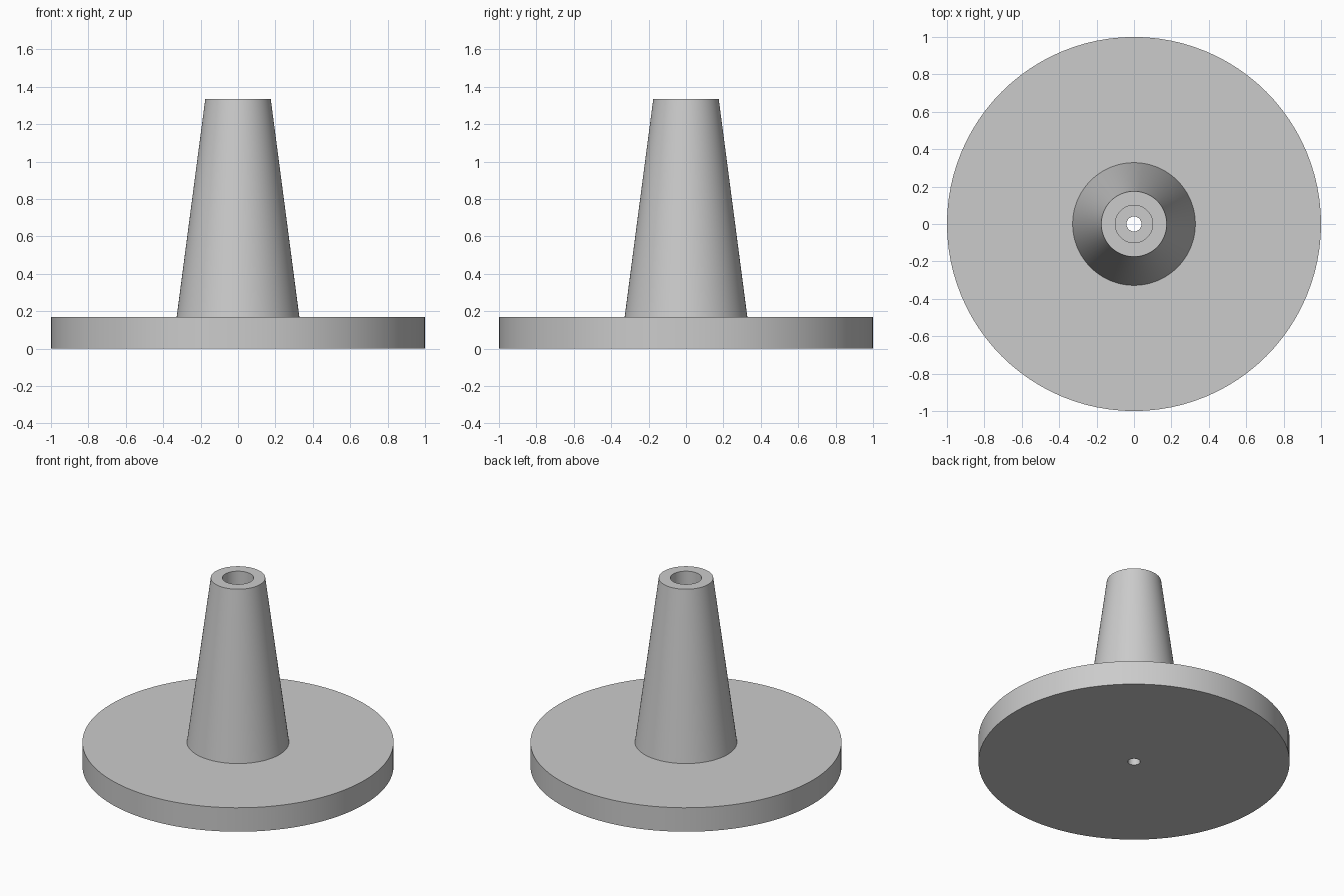
import bpy
import bmesh
from math import cos, sin, tau, radians

cube = bpy.data.objects.get("Cube")
if cube:
    bpy.data.objects.remove(cube, do_unlink=True)

SEGMENTS = 96

grey = bpy.data.materials.new("plain grey")
grey.use_nodes = True
colour = (0.6, 0.6, 0.6, 1)
grey.diffuse_color = colour
grey.node_tree.nodes["Principled BSDF"].inputs["Base Color"].default_value = colour


def lathe(name, profile, material):
    """Revolve a closed (radius, height) outline around the z axis."""
    bm = bmesh.new()
    rings = [[bm.verts.new((r * cos(tau * i / SEGMENTS), r * sin(tau * i / SEGMENTS), z))
              for i in range(SEGMENTS)] for r, z in profile]
    for a, b in zip(rings, rings[1:] + rings[:1]):
        for i in range(SEGMENTS):
            j = (i + 1) % SEGMENTS
            bm.faces.new((a[i], a[j], b[j], b[i]))
    bmesh.ops.recalc_face_normals(bm, faces=bm.faces)
    mesh = bpy.data.meshes.new(name)
    bm.to_mesh(mesh)
    bm.free()
    mesh.materials.append(material)
    obj = bpy.data.objects.new(name, mesh)
    bpy.context.collection.objects.link(obj)
    bpy.ops.object.select_all(action='DESELECT')
    obj.select_set(True)
    bpy.context.view_layer.objects.active = obj
    bpy.ops.object.shade_smooth_by_angle(angle=radians(30))
    return obj


base_top, stem_top = 0.17, 1.335
hole, bore = 0.04, 0.1

# Round base and tapered stem in one piece, with a stepped hole through the middle
lathe("base_with_tapered_stem", [
    (hole, 0), (1, 0), (1, base_top),
    (0.328, base_top), (0.175, stem_top),
    (bore, stem_top), (bore, base_top), (hole, base_top),
], grey)
